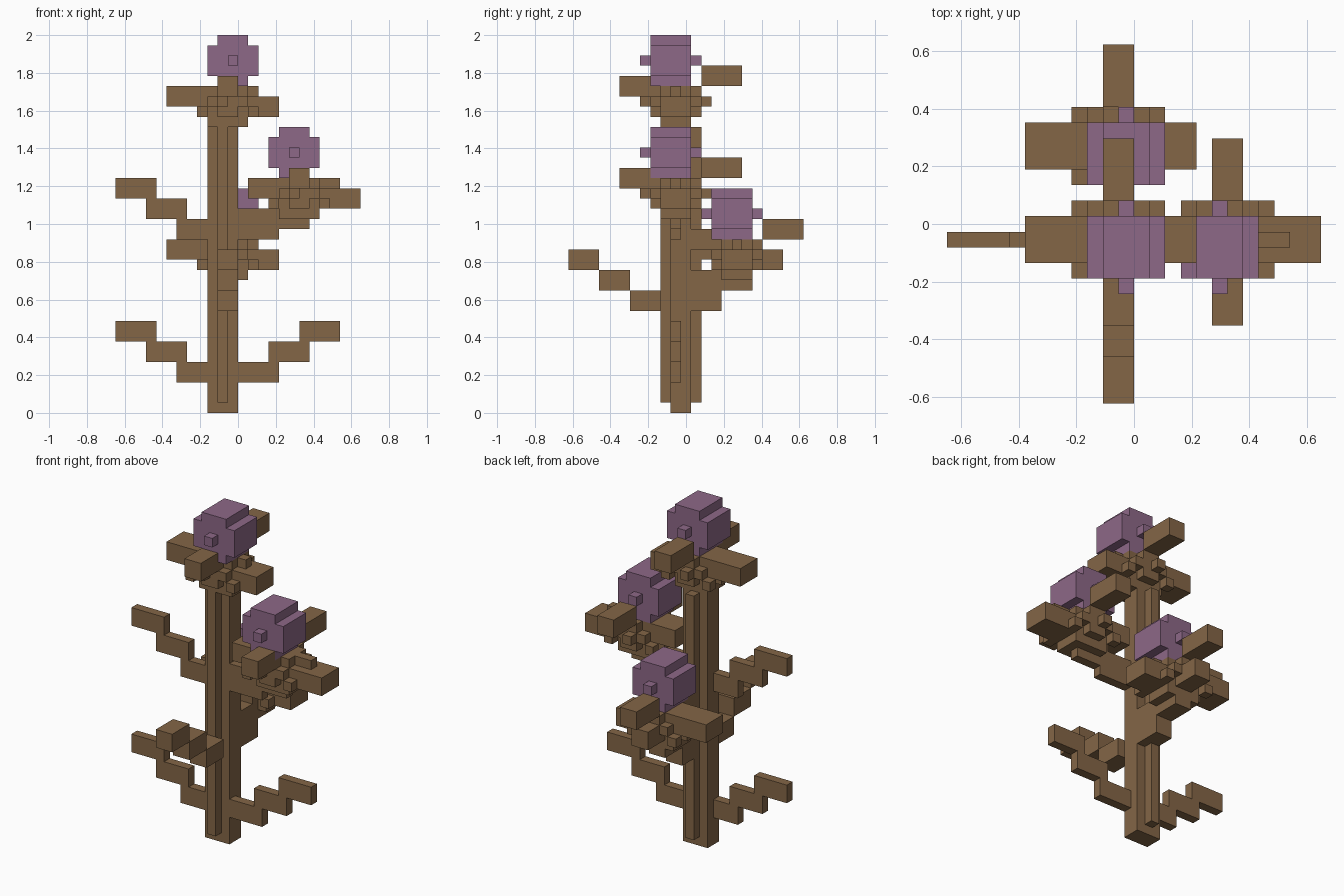
import bpy
import bmesh
from mathutils import Matrix, Vector

cube = bpy.data.objects.get("Cube")
if cube:
    bpy.data.objects.remove(cube)

U = 2 / 37  # block unit


def material(name, rgb):
    m = bpy.data.materials.new(name)
    m.use_nodes = True
    m.diffuse_color = (*rgb, 1)
    m.node_tree.nodes["Principled BSDF"].inputs["Base Color"].default_value = (*rgb, 1)
    return m


BROWN = material("bark_brown", (0.23, 0.133, 0.062))
PURPLE = material("bud_purple", (0.27, 0.14, 0.245))


def blocks(name, mat, boxes, shift=(0, 0, 0)):
    """One object made of boxes given as (x0, x1, y0, y1, z0, z1) in block units."""
    bm = bmesh.new()
    for x0, x1, y0, y1, z0, z1 in boxes:
        mid = Vector((x0 + x1, y0 + y1, z0 + z1)) / 2 + Vector(shift)
        size = Vector((x1 - x0, y1 - y0, z1 - z0))
        bmesh.ops.create_cube(
            bm, size=1, matrix=Matrix.Translation(mid * U) @ Matrix.Diagonal((*(size * U), 1)))
    mesh = bpy.data.meshes.new(name)
    bm.to_mesh(mesh)
    bm.free()
    mesh.materials.append(mat)
    ob = bpy.data.objects.new(name, mesh)
    bpy.context.collection.objects.link(ob)


# Stem: a flat core with a raised rib front and back
blocks("stem", BROWN, [(-3, 0, -1.5, .5, 0, 28), (-2, -1, -2.5, 1.5, 1, 28)])


# Stepped side twigs
def left_twig(name, z):
    blocks(name, BROWN, [(a, b, -1.5, -.5, z + 2 * i, z + 2 * i + 2)
                         for i, (a, b) in enumerate([(-6, -3), (-9, -5), (-12, -8)])])


left_twig("lower_right_twig", 3)
left_twig("upper_right_twig", 17)
blocks("lower_left_twig", BROWN,
       [(3 * i, 3 * i + 4, -1.5, -.5, 3 + 2 * i, 5 + 2 * i) for i in range(3)])
blocks("front_twig", BROWN,
       [(-2, 0, -5.5 - 3 * i, -2.5 - 3 * i, 10 + 2 * i, 12 + 2 * i) for i in range(3)])

# Branches that carry the lower flowers
blocks("left_branch", BROWN, [(0, 4, -1.5, -.5, 17, 20), (4, 7, -1.5, -.5, 18, 20)])
blocks("back_branch", BROWN, [(-2, 0, .5, 3.5, 10, 14), (-2, 0, 3.5, 6.5, 12, 14)])


def flower(name, dx, dy, dz, cup_dx=0, side_dx=0):
    # Purple bud
    blocks(name + "_bud", PURPLE,
           [(-3, 2, -3.5, .5, 33, 36), (-2, 1, -3.5, .5, 32, 37), (-1, 0, -4.5, 1.5, 34, 35)],
           (dx, dy, dz))
    # Stepped cup with corner bumps
    cup = [(-3, 1, -2.5, .5, 28, 32), (-3, 1, -3.5, 1.5, 30, 31),
           (-4, 2, -1.5, -.5, 29, 30), (-2, 0, -3.5, 1.5, 29, 32),
           (-2, -1, -4.5, 2.5, 30, 31)]
    cup += [(x, x + 1, y, y + 1, 29, 30) for x in (-4, 1) for y in (-3.5, .5)]
    blocks(name + "_cup", BROWN, cup, (dx + cup_dx, dy, dz))
    # Front and back petals
    blocks(name + "_front_back_petals", BROWN,
           [(-2, 0, -6.5, -2.5, 31, 33), (-2, 0, 1.5, 5.5, 32, 34)], (dx + cup_dx, dy, dz))
    # Side petals
    blocks(name + "_side_petals", BROWN,
           [(-7, -3, -2.5, .5, 30, 32), (0, 4, -2.5, .5, 29, 31), (0, 2, -1.5, -.5, 31, 32)],
           (dx + side_dx, dy, dz))


flower("top_flower", 0, 0, 0)
flower("left_flower", 6, 0, -9, 1, 2)
flower("back_flower", 0, 6, -15)
blocks("back_flower_lower_petal", BROWN, [(-2, 0, 6.5, 9.5, 14, 16)])
